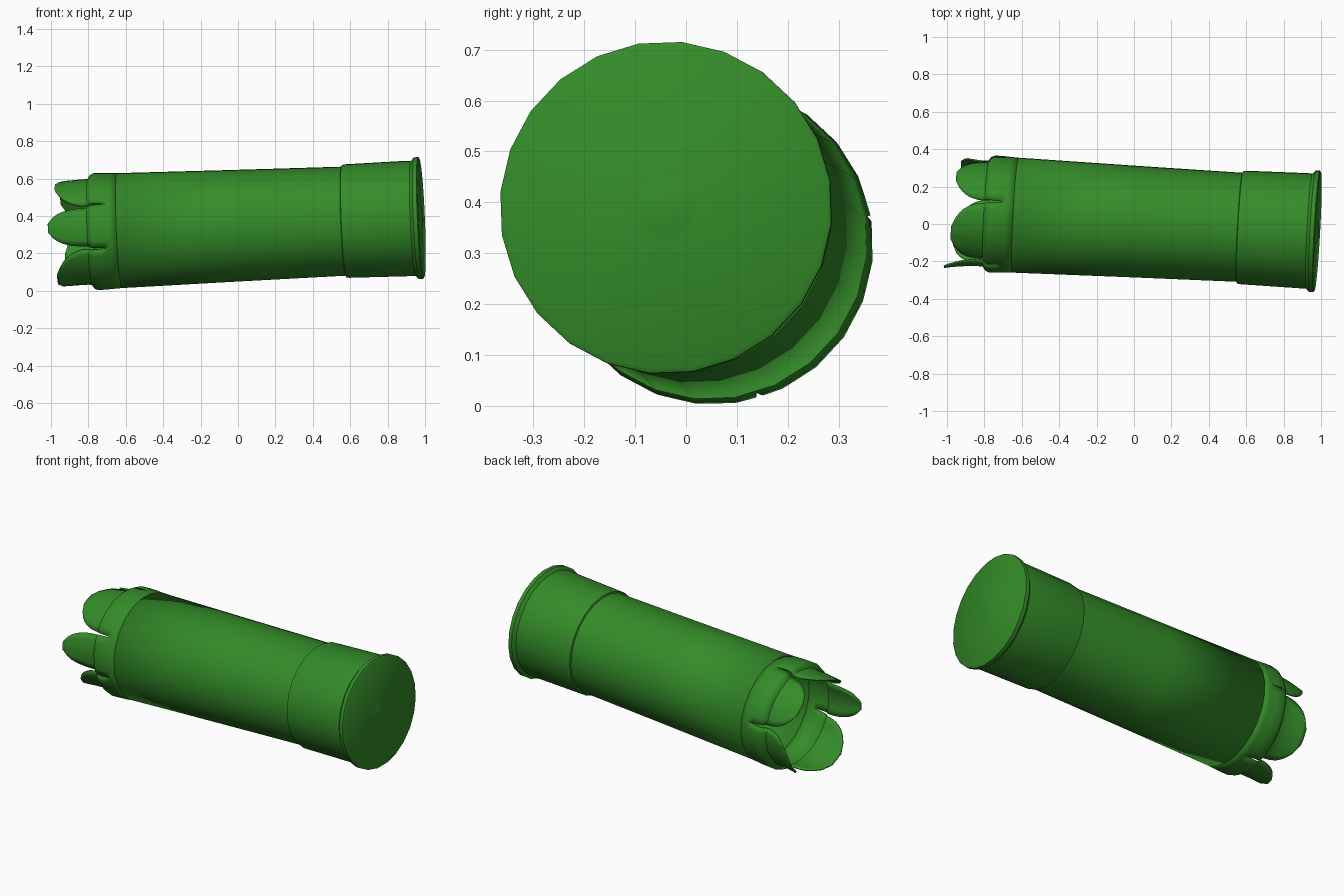
import bpy, bmesh
from math import cos, sin, radians
from mathutils import Matrix, Vector

if "Cube" in bpy.data.objects:
    bpy.data.objects.remove(bpy.data.objects["Cube"])

SIDES = 24
STEP = 360 / SIDES
PHASE = 9.5

green = bpy.data.materials.new("shell_green")
green.use_nodes = True
colour = (0.034, 0.26, 0.022, 1)
green.diffuse_color = colour
green.node_tree.nodes["Principled BSDF"].inputs["Base Color"].default_value = colour

# The case lies tilted: local -x runs from the rim to the torn mouth
axis = Vector((1, -0.054, 0.042)).normalized()
turn = Vector((1, 0, 0)).rotation_difference(axis).to_matrix().to_4x4()
PLACE = Matrix.Translation((0.982, -0.04, 0.39)) @ turn


def point(t, r, angle):
    """Point at distance t from the rim, on a polygonal section of radius r."""
    offset = (angle - PHASE) % STEP - STEP / 2
    r *= cos(radians(STEP / 2)) / cos(radians(offset))
    a = radians(angle)
    return (-t, r * cos(a), r * sin(a))


def add_grid(bm, rows):
    """Skin rows of points, running from rim to mouth, with outward faces."""
    grid = [[bm.verts.new(p) for p in row] for row in rows]
    for a, b in zip(grid, grid[1:]):
        for i in range(len(a) - 1):
            bm.faces.new((a[i], b[i], b[i + 1], a[i + 1]))


def add_ring_surface(bm, profile):
    angles = [PHASE + STEP * i for i in range(SIDES + 1)]
    add_grid(bm, [[point(t, r, a) for a in angles] for t, r in profile])


def finish(name, bm, wall=0.0):
    bmesh.ops.remove_doubles(bm, verts=bm.verts, dist=0.0005)
    mesh = bpy.data.meshes.new(name)
    bm.to_mesh(mesh)
    bm.free()
    mesh.materials.append(green)
    ob = bpy.data.objects.new(name, mesh)
    bpy.context.collection.objects.link(ob)
    ob.matrix_world = PLACE
    bpy.ops.object.select_all(action="DESELECT")
    ob.select_set(True)
    bpy.context.view_layer.objects.active = ob
    bpy.ops.object.shade_smooth_by_angle(angle=radians(40))
    if wall:
        solid = ob.modifiers.new("wall", "SOLIDIFY")
        solid.thickness = wall
        solid.offset = -1
    return ob


# Metal head: primer bump, flat base, rim, groove, cup and rolled edge
head = bmesh.new()
add_ring_surface(head, [
    (-0.008, 0.0001), (-0.007, 0.025), (-0.003, 0.05), (0, 0.065),
    (0, 0.318), (0.006, 0.327), (0.028, 0.327), (0.036, 0.318),
    (0.045, 0.309), (0.07, 0.31), (0.40, 0.305), (0.415, 0.302), (0.42, 0.29)])
finish("metal_head", head)

# Tube, continued into five torn petals divided by narrow slits
tube = bmesh.new()
add_ring_surface(tube, [(0.38, 0.292), (0.42, 0.293), (1.0, 0.300), (1.62, 0.309)])

LIP = [(1.62, 0.309, 1), (1.66, 0.311, 1), (1.70, 0.314, 0.985),
       (1.745, 0.315, 0.97), (1.765, 0.306, 0.96), (1.778, 0.286, 0.95)]
CUTS = [0, 9, 19, 25, 37, 48]          # slit positions in half sides
TIPS = [1.94, 1.95, 1.985, 1.955, 1.93]
FLARES = [-0.02, -0.01, 0.02, 0.005, 0.015]
ROWS = 8

for first, last, tip, flare in zip(CUTS, CUTS[1:], TIPS, FLARES):
    sections = list(LIP)
    for k in range(1, ROWS + 1):
        s = k / ROWS
        width = 0.95 * max(0.22, (1 - s ** 2.2) ** 0.5)
        sections.append((1.778 + (tip - 1.778) * s, 0.284 + flare * s * s, width))
    middle = (first + last) / 2
    rows = []
    for t, r, width in sections:
        rows.append([point(t, r, PHASE + STEP / 2 * (middle + (i - middle) * width))
                     for i in range(first, last + 1)])
    add_grid(tube, rows)
finish("torn_tube", tube, wall=0.008)
